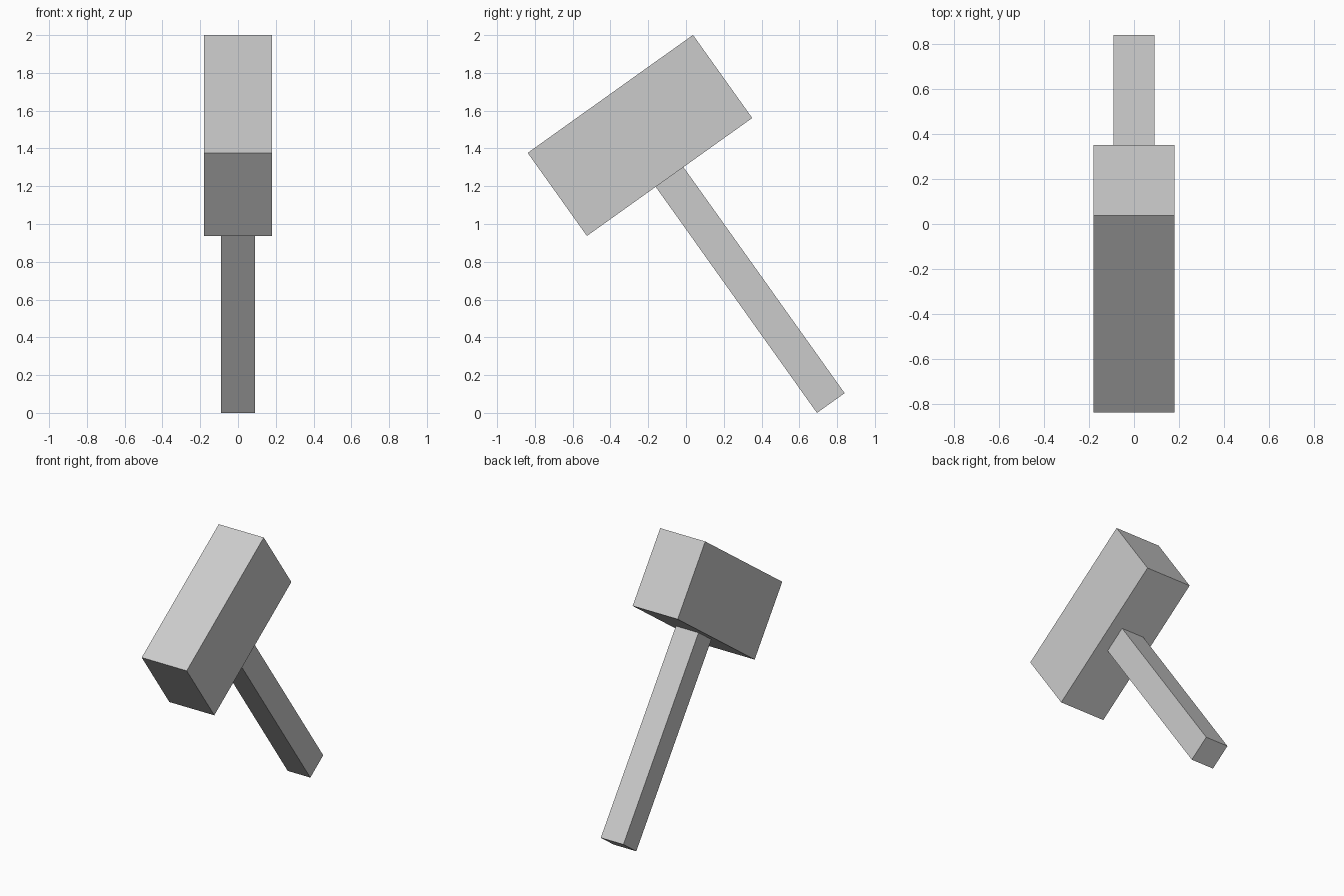
import bpy
from math import radians
from mathutils import Matrix, Vector

if "Cube" in bpy.data.objects:
    bpy.data.objects.remove(bpy.data.objects["Cube"])

TILT = Matrix.Rotation(radians(35.5), 4, 'X')
JOINT = Vector((0, -0.087, 1.249))   # where the handle meets the head


def tilted_box(name, size, z_offset):
    """Box centred z_offset along the tilted handle axis from the joint."""
    bpy.ops.mesh.primitive_cube_add(size=1)
    ob = bpy.context.object
    ob.name = name
    scale = Matrix.Diagonal((*size, 1))
    ob.data.transform(scale)
    ob.matrix_world = Matrix.Translation(JOINT) @ TILT @ Matrix.Translation((0, 0, z_offset))
    return ob


# Mallet head
tilted_box("head", (0.358, 1.075, 0.54), 0.27)
# Handle, butted against the underside of the head
tilted_box("handle", (0.18, 0.18, 1.47), -0.735)
